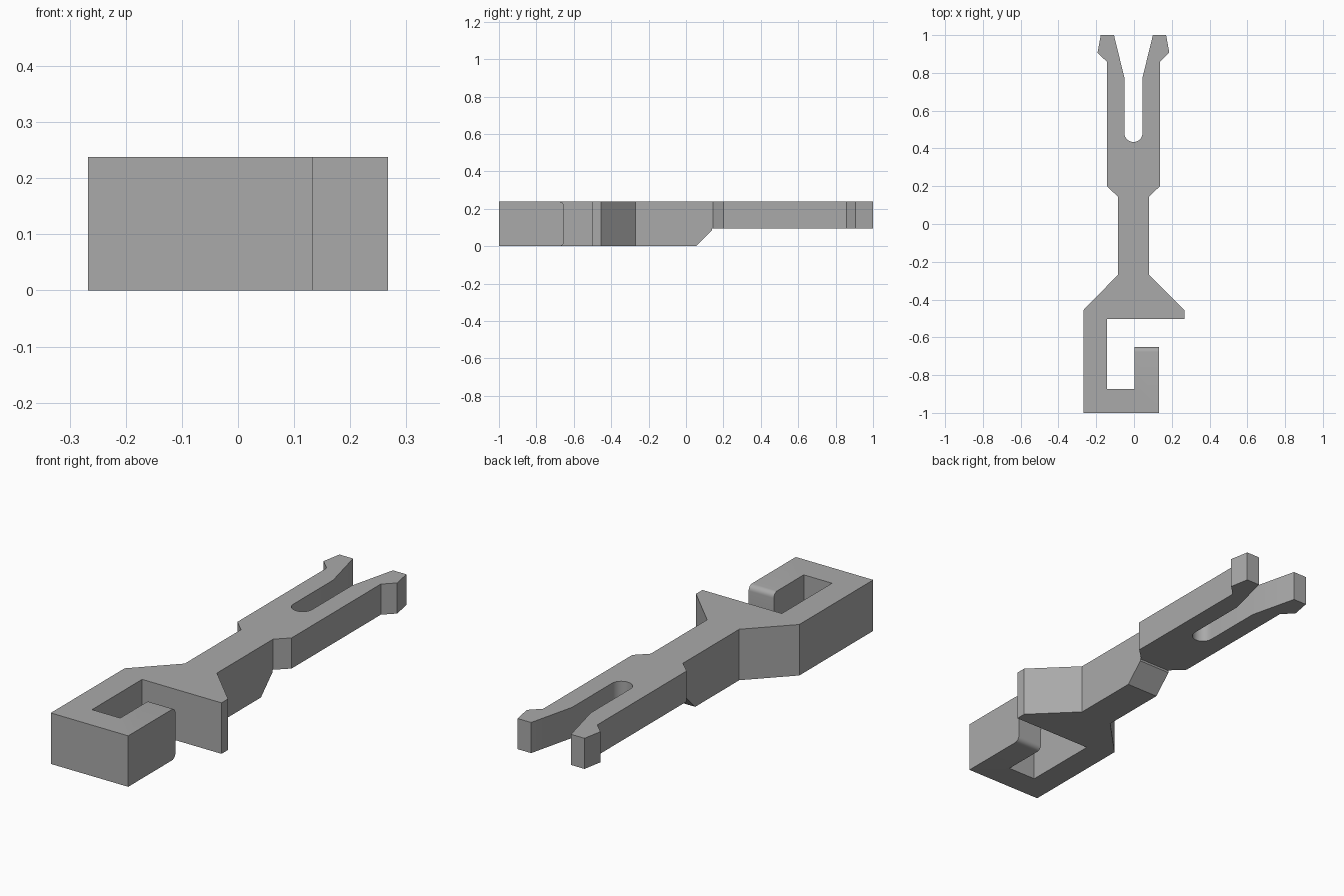
import bpy, bmesh
from math import cos, sin, pi

default = bpy.data.objects.get("Cube")
if default:
    bpy.data.objects.remove(default, do_unlink=True)

TOP = 0.238
AXIS = -0.003   # centre line of the fork and shank

grey = bpy.data.materials.new("grey plastic")
grey.use_nodes = True
grey.diffuse_color = (0.4, 0.4, 0.4, 1)
grey.node_tree.nodes["Principled BSDF"].inputs["Base Color"].default_value = grey.diffuse_color


def prism(name, points, direction):
    """Extrude a closed outline along a direction into a solid object."""
    bm = bmesh.new()
    face = bm.faces.new([bm.verts.new(p) for p in points])
    out = bmesh.ops.extrude_face_region(bm, geom=[face])
    moved = [v for v in out["geom"] if isinstance(v, bmesh.types.BMVert)]
    bmesh.ops.translate(bm, verts=moved, vec=direction)
    bmesh.ops.recalc_face_normals(bm, faces=bm.faces[:])
    mesh = bpy.data.meshes.new(name)
    bm.to_mesh(mesh)
    bm.free()
    obj = bpy.data.objects.new(name, mesh)
    bpy.context.collection.objects.link(obj)
    return obj


# One side of the shank and fork, from the shank base to the slot (half width, y)
side = [(0.083, -0.27), (0.083, 0.145), (0.14, 0.2), (0.14, 0.858), (0.19, 0.907),
        (0.173, 1.0), (0.103, 1.0), (0.048, 0.775)]
slot_r, slot_y = 0.048, 0.482
slot = [(slot_r * cos(a), slot_y - slot_r * sin(a)) for a in [pi * i / 16 for i in range(17)]]
right_half = [(AXIS + x, y) for x, y in side]
left_half = [(AXIS - x, y) for x, y in reversed(side)]
slot = [(AXIS + x, y) for x, y in slot]

# Hook with its open lip, counter-clockwise from the left shoulder
hook = [(-0.267, -0.455), (-0.267, -1.0), (0.133, -1.0), (0.133, -0.652), (0.003, -0.652),
        (0.003, -0.873), (-0.143, -0.873), (-0.143, -0.503), (0.267, -0.503), (0.267, -0.455)]
outline = hook + right_half + slot + left_half
clip = prism("hook_and_fork_clip", [(x, y, 0) for x, y in outline], (0, 0, TOP))
clip.data.materials.append(grey)

# Rounded top and bottom edges on the hook tip
bm = bmesh.new()
bm.from_mesh(clip.data)
tip = [e for e in bm.edges if all(abs(v.co.y + 0.652) < 0.001 for v in e.verts)
       and abs(e.verts[0].co.z - e.verts[1].co.z) < 0.001]
bmesh.ops.bevel(bm, geom=tip, offset=0.025, segments=6, profile=0.5, affect='EDGES')
bm.to_mesh(clip.data)
bm.free()

# Cut away the underside of the fork with a sloped start
profile = [(0.055, 0), (0.14, 0.085), (0.14, 0.095), (1.1, 0.095), (1.1, -0.1), (-0.045, -0.1)]
cutter = prism("underside_cutter", [(-0.5, y, z) for y, z in profile], (1, 0, 0))
cutter.hide_render = True
cut = clip.modifiers.new("underside cut", 'BOOLEAN')
cut.operation = 'DIFFERENCE'
cut.solver = 'EXACT'
cut.object = cutter
bpy.context.view_layer.objects.active = clip
clip.select_set(True)
bpy.ops.object.modifier_apply(modifier=cut.name)
bpy.data.objects.remove(cutter, do_unlink=True)
bpy.ops.object.shade_smooth_by_angle(angle=pi / 6)
